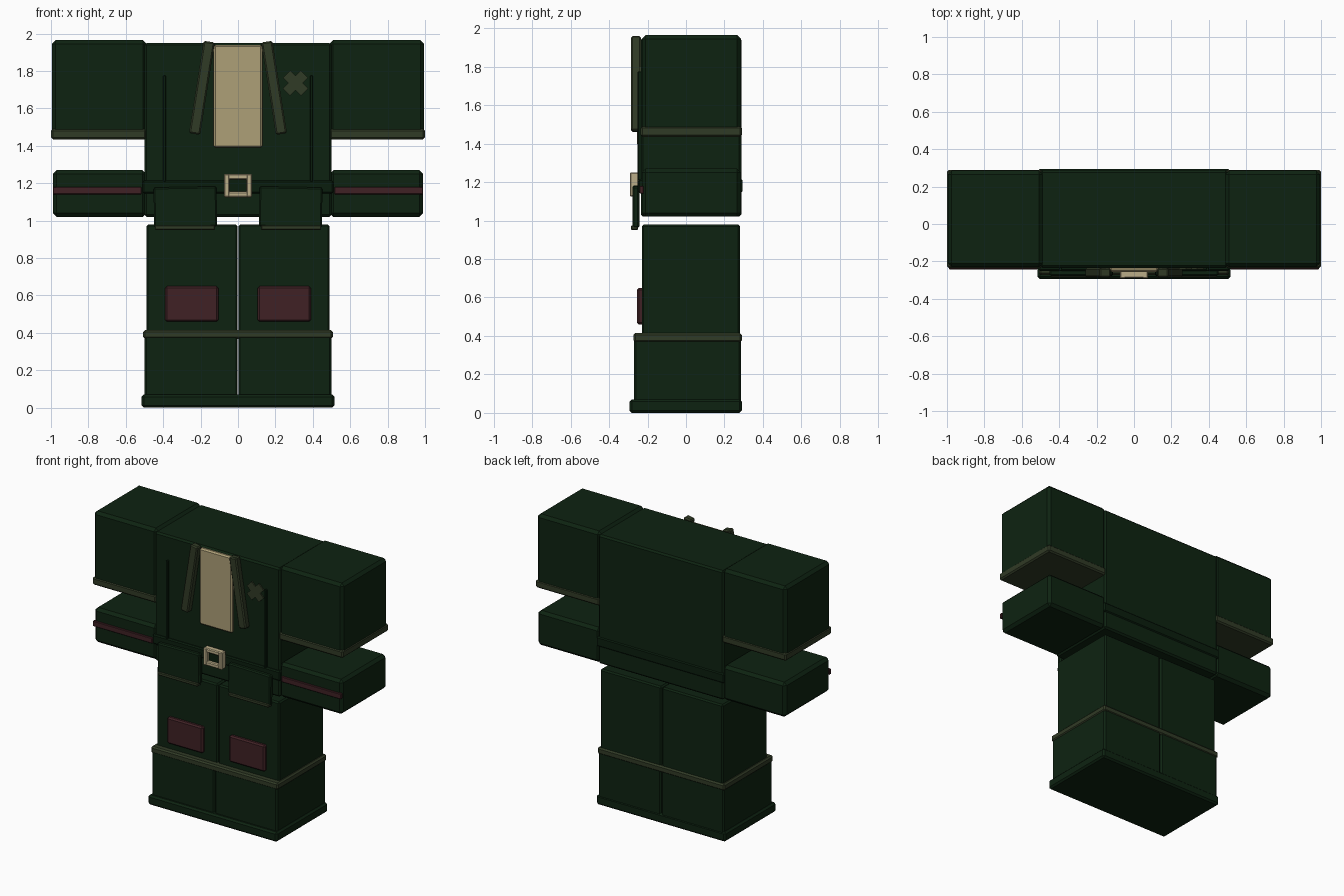
import bpy, bmesh, math
from mathutils import Matrix, Vector

if "Cube" in bpy.data.objects:
    bpy.data.objects.remove(bpy.data.objects["Cube"])


def material(name, rgb):
    m = bpy.data.materials.new(name)
    m.diffuse_color = (*rgb, 1)
    m.use_nodes = True
    m.node_tree.nodes["Principled BSDF"].inputs["Base Color"].default_value = m.diffuse_color
    return m


GREEN = material("dark green cloth", (0.0042, 0.0165, 0.0055))
DEEP = material("deep green belt", (0.003, 0.0125, 0.0042))
OLIVE = material("olive trim", (0.03, 0.043, 0.019))
MAROON = material("maroon patch", (0.05, 0.015, 0.018))
BEIGE = material("beige shirt", (0.42, 0.35, 0.185))
GOLD = material("pale buckle", (0.5, 0.42, 0.25))


def box(name, xs, ys, zs, mat, bevel=0.0, roll=0.0, tilt=0.0):
    """Chamfered box from ranges; roll turns about y, tilt about x (degrees)."""
    lo = Vector((min(xs), min(ys), min(zs)))
    hi = Vector((max(xs), max(ys), max(zs)))
    bm = bmesh.new()
    bmesh.ops.create_cube(bm, size=1)
    bmesh.ops.scale(bm, vec=hi - lo, verts=bm.verts)
    if bevel:
        bmesh.ops.bevel(bm, geom=bm.edges[:], offset=bevel, segments=1, affect='EDGES')
    rot = Matrix.Rotation(math.radians(roll), 4, 'Y') @ Matrix.Rotation(math.radians(tilt), 4, 'X')
    bmesh.ops.transform(bm, matrix=Matrix.Translation((lo + hi) / 2) @ rot, verts=bm.verts)
    me = bpy.data.meshes.new(name)
    bm.to_mesh(me)
    bm.free()
    me.materials.append(mat)
    ob = bpy.data.objects.new(name, me)
    bpy.context.collection.objects.link(ob)
    return ob


# Jacket body, belt and shirt
box("jacket_body", (-0.5, 0.5), (-0.235, 0.288), (1.02, 1.95), GREEN, 0.012)
box("belt", (-0.51, 0.51), (-0.25, 0.295), (1.145, 1.215), DEEP, 0.008)
box("shirt_front", (-0.13, 0.13), (-0.256, -0.225), (1.39, 1.94), BEIGE, 0.01)

# Buckle frame
for s in (-1, 1):
    box("buckle_side", (s * 0.045, s * 0.075), (-0.292, -0.245), (1.125, 1.25), GOLD, 0.006)
    z = 1.1875 + s * 0.0475
    box("buckle_bar", (-0.07, 0.07), (-0.29, -0.245), (z - 0.015, z + 0.015), GOLD, 0.006)
box("buckle_plate", (-0.05, 0.05), (-0.265, -0.245), (1.15, 1.23), DEEP)

# Crossed chest badge
for a in (-45, 45):
    box("chest_badge_bar", (0.24, 0.375), (-0.244, -0.23), (1.7075, 1.7625), OLIVE, 0, a)

for s in (-1, 1):
    # Jacket front details
    box("lapel", (s * 0.163, s * 0.223), (-0.285, -0.235), (1.46, 1.96), OLIVE, 0.008, roll=-s * 9)
    box("front_seam", (s * 0.385, s * 0.4), (-0.251, -0.23), (1.21, 1.775), DEEP, 0.003)
    box("pocket_flap", (s * 0.113, s * 0.45), (-0.278, -0.243), (0.965, 1.18), GREEN, 0.008, roll=s * 1)
    box("pocket_trim", (s * 0.122, s * 0.445), (-0.286, -0.25), (0.95, 0.975), OLIVE, 0.005)

    # Sleeves
    box("upper_sleeve", (s * 0.488, s * 0.995), (-0.23, 0.285), (1.445, 1.965), GREEN, 0.02)
    box("sleeve_band", (s * 0.49, s), (-0.236, 0.29), (1.435, 1.49), OLIVE, 0.01)
    box("lower_sleeve", (s * 0.49, s * 0.99), (-0.23, 0.285), (1.02, 1.27), GREEN, 0.02)
    box("cuff_stripe", (s * 0.515, s * 0.99), (-0.242, -0.22), (1.14, 1.18), MAROON, 0.004)

    # Trouser legs and boots
    box("trouser_leg", (s * 0.002, s * 0.49), (-0.23, 0.28), (0.3, 0.98), GREEN, 0.01)
    box("knee_patch", (s * 0.105, s * 0.39), (-0.255, -0.22), (0.46, 0.65), MAROON, 0.01)
    box("boot", (s * 0.002, s * 0.5), (-0.27, 0.285), (0.01, 0.4), GREEN, 0.01)

# Boot band and sole
box("boot_band", (-0.507, 0.507), (-0.273, 0.29), (0.367, 0.415), OLIVE, 0.01)
box("boot_sole", (-0.515, 0.515), (-0.294, 0.29), (0.0, 0.07), GREEN, 0.012)
